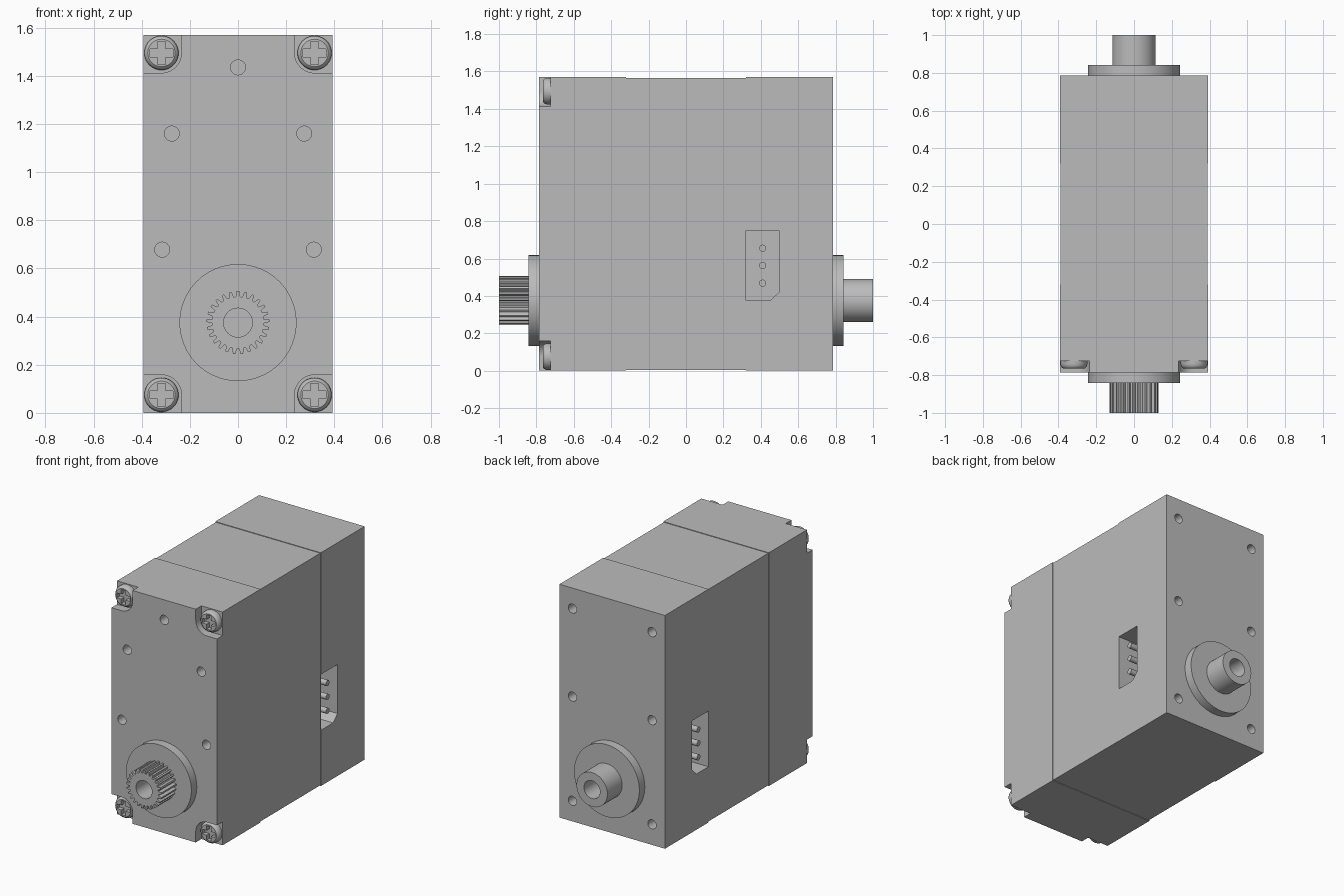
import bpy, bmesh, math
from mathutils import Vector

if "Cube" in bpy.data.objects:
    bpy.data.objects.remove(bpy.data.objects["Cube"])

grey = bpy.data.materials.new("casing grey")
grey.diffuse_color = (0.5, 0.5, 0.5, 1)
grey.use_nodes = True
grey.node_tree.nodes["Principled BSDF"].inputs["Base Color"].default_value = grey.diffuse_color

HX, H, HY = 0.393, 1.57, 0.785      # casing half width, height, half depth
AXLE_Z = 0.375
SCREWS = [(sx * 0.318, z) for sx in (-1, 1) for z in (0.075, H - 0.075)]


def make(name, bm):
    bmesh.ops.recalc_face_normals(bm, faces=bm.faces)
    me = bpy.data.meshes.new(name)
    bm.to_mesh(me)
    bm.free()
    me.materials.append(grey)
    ob = bpy.data.objects.new(name, me)
    bpy.context.collection.objects.link(ob)
    return ob


def loft(bm, rings):
    """Closed solid through rings of equal point count."""
    loops = [[bm.verts.new(p) for p in r] for r in rings]
    n = len(loops[0])
    for a, b in zip(loops, loops[1:]):
        for i in range(n):
            j = (i + 1) % n
            bm.faces.new((a[i], a[j], b[j], b[i]))
    bm.faces.new(loops[0])
    bm.faces.new(loops[-1][::-1])


def prism(bm, outline, lo, hi, axis="y"):
    """Extrude an (x, z) outline along y, or a (y, z) outline along x."""
    def ring(d):
        return [Vector((u, d, v) if axis == "y" else (d, u, v)) for u, v in outline]
    loft(bm, [ring(lo), ring(hi)])


def circle(r, u=0, v=0, n=32):
    return [(u + r * math.cos(2 * math.pi * i / n),
             v + r * math.sin(2 * math.pi * i / n)) for i in range(n)]


def rect(hx, z0, z1, y):
    return [(-hx, y, z0), (hx, y, z0), (hx, y, z1), (-hx, y, z1)]


def cut(ob, bm):
    cutter = make("cutter", bm)
    cutter.hide_render = True
    m = ob.modifiers.new("cut", "BOOLEAN")
    m.operation, m.solver, m.object = "DIFFERENCE", "EXACT", cutter
    bpy.context.view_layer.objects.active = ob
    bpy.ops.object.modifier_apply(modifier=m.name)
    bpy.data.objects.remove(cutter)


def smooth(ob):
    bpy.ops.object.select_all(action="DESELECT")
    ob.select_set(True)
    bpy.context.view_layer.objects.active = ob
    bpy.ops.object.shade_smooth_by_angle(angle=math.radians(30))


# Casing: two end covers with a slightly slimmer middle band
e = 0.004
bm = bmesh.new()
full, slim = (HX, 0, H), (HX - e, e, H - e)
loft(bm, [rect(*s, y) for s, y in ((full, -HY), (full, -0.32), (slim, -0.32),
                                   (slim, 0.32), (full, 0.32), (full, HY))])
casing = make("casing", bm)

bm = bmesh.new()
# Rounded corner pockets for the screws
for x, z in SCREWS:
    sx, sz = math.copysign(1, x), (1 if z > 1 else -1)
    arc = [(x - sx * 0.083 * math.cos(t), z - sz * 0.083 * math.sin(t))
           for t in (math.pi / 2 * i / 12 for i in range(13))]
    far_x, far_z = x + sx * 0.2, z + sz * 0.2
    outline = [(arc[0][0], far_z)] + arc + [(far_x, arc[-1][1]), (far_x, far_z)]
    prism(bm, outline, -0.9, -0.725)
# Front and back mounting holes
for x, z in ((0, 1.435), (-0.275, 1.16), (0.275, 1.16), (-0.315, 0.678), (0.315, 0.678)):
    prism(bm, circle(0.031, x, z), -0.9, -0.66)
for x in (-0.296, 0.296):
    for z in (0.138, 0.839, 1.432):
        prism(bm, circle(0.031, x, z), 0.66, 0.9)
# Connector sockets on both sides
socket = [(0.322, 0.375), (0.45, 0.375), (0.497, 0.42), (0.497, 0.75), (0.322, 0.75)]
for lo, hi in ((HX - 0.2, 0.5), (-0.5, -HX + 0.2)):
    prism(bm, socket, lo, hi, "x")
cut(casing, bm)
smooth(casing)

# Three contact pins in each socket
for side, s in (("right", 1), ("left", -1)):
    bm = bmesh.new()
    for z in (0.468, 0.562, 0.655):
        prism(bm, circle(0.019, 0.41, z, 20), *sorted((s * 0.185, s * (HX - 0.012))), "x")
    smooth(make(side + "_contact_pins", bm))

# Round bosses and the bored axles: toothed in front, plain at the back
teeth = 25
gear = []
for i in range(teeth):
    for f, r in ((-0.34, 0.108), (-0.16, 0.131), (0.16, 0.131), (0.34, 0.108)):
        t = math.pi / 2 + 2 * math.pi * (i + f) / teeth
        gear.append((r * math.cos(t), AXLE_Z + r * math.sin(t)))
plain = circle(0.115, 0, AXLE_Z, 48)
for end, s, shape in (("front", -1, gear), ("back", 1, plain)):
    for part, outline, y0, y1 in (("boss", circle(0.243, 0, AXLE_Z, 64), HY, 0.843),
                                  ("axle", shape, 0.80, 1.0)):
        bm = bmesh.new()
        prism(bm, outline, *sorted((s * y0, s * y1)))
        ob = make(end + "_" + part, bm)
        if part == "axle":
            bm = bmesh.new()
            prism(bm, circle(0.06, 0, AXLE_Z), *sorted((s * 0.82, s * 1.1)))
            cut(ob, bm)
        smooth(ob)

# Cross-head corner screws
a, b = 0.048, 0.016
cross = [(-b, -a), (b, -a), (b, -b), (a, -b), (a, b), (b, b),
         (b, a), (-b, a), (-b, b), (-a, b), (-a, -b), (-b, -b)]
for k, (x, z) in enumerate(SCREWS):
    bm = bmesh.new()
    loft(bm, [[(u, y, v) for u, v in circle(r, x, z, 40)] for r, y in
              ((0.071, -0.72), (0.071, -0.742), (0.069, -0.752),
               (0.064, -0.760), (0.057, -0.765))])
    screw = make("corner_screw_%d" % (k + 1), bm)
    bm = bmesh.new()
    prism(bm, [(x + u, z + v) for u, v in cross], -0.8, -0.735)
    cut(screw, bm)
    smooth(screw)
